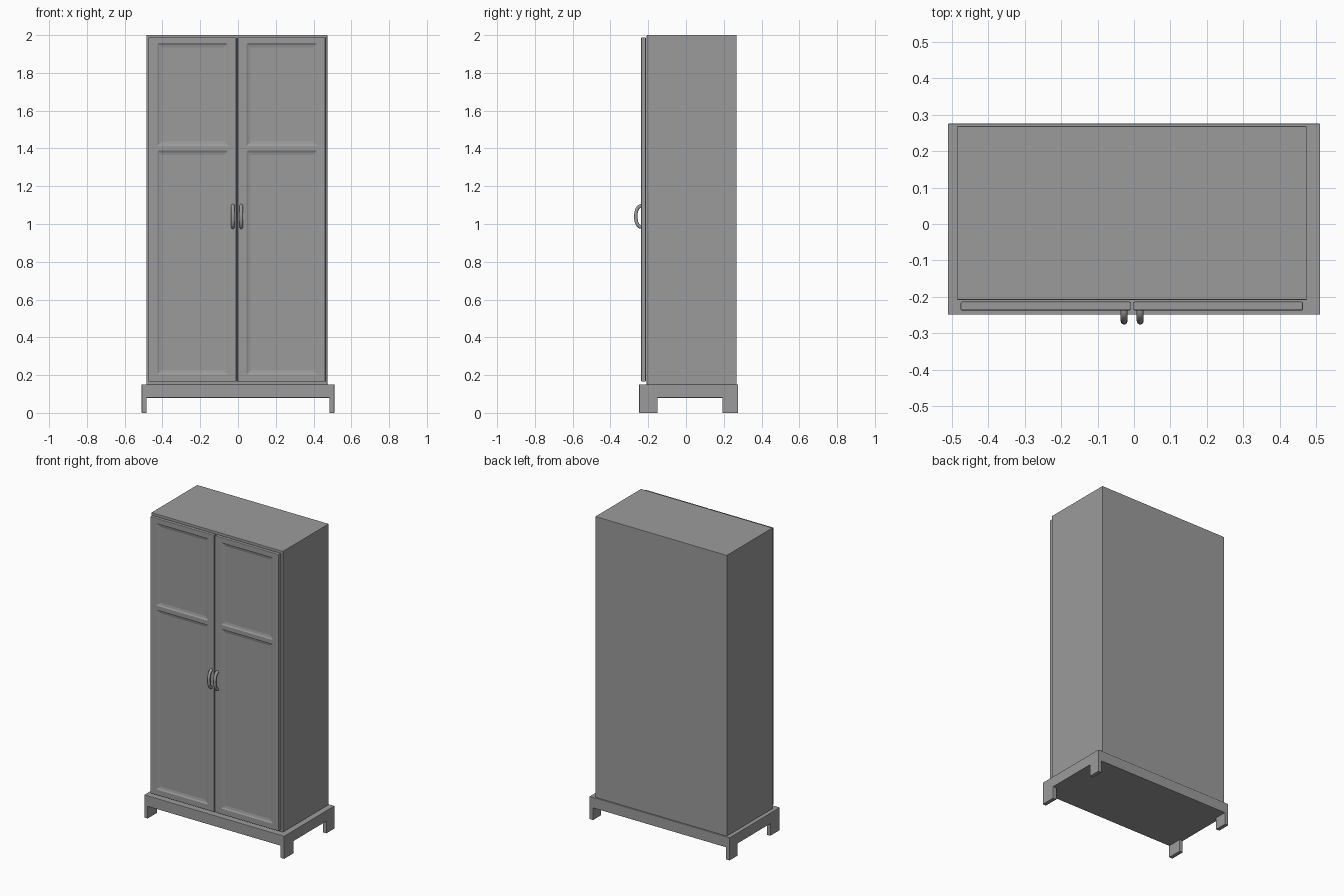
import bpy
import bmesh
import math
from mathutils import Vector

default = bpy.data.objects.get("Cube")
if default:
    bpy.data.objects.remove(default)

# Single flat grey finish
GREY = (0.33, 0.33, 0.33, 1)
finish = bpy.data.materials.new("grey finish")
finish.diffuse_color = GREY
finish.use_nodes = True
finish.node_tree.nodes["Principled BSDF"].inputs["Base Color"].default_value = GREY


def box_mesh(lo, hi):
    bm = bmesh.new()
    bmesh.ops.create_cube(bm, size=1)
    lo, hi = Vector(lo), Vector(hi)
    for v in bm.verts:
        v.co = (lo + hi) / 2 + v.co * (hi - lo)
    return bm


def cut(bm, axis, value):
    """Slice the mesh with a plane across one axis."""
    normal = Vector((0, 0, 0))
    normal[axis] = 1
    bmesh.ops.bisect_plane(bm, geom=bm.verts[:] + bm.edges[:] + bm.faces[:],
                           plane_co=normal * value, plane_no=normal)


def finish_object(name, bm, bevel):
    mesh = bpy.data.meshes.new(name)
    bmesh.ops.recalc_face_normals(bm, faces=bm.faces)
    bm.to_mesh(mesh)
    bm.free()
    obj = bpy.data.objects.new(name, mesh)
    bpy.context.collection.objects.link(obj)
    mesh.materials.append(finish)
    mod = obj.modifiers.new("soft edges", "BEVEL")
    mod.width = bevel
    mod.segments = 2
    mod.limit_method = "ANGLE"
    mod.angle_limit = math.radians(40)
    return obj


# Plinth with four legs pulled down from its corners
bm = box_mesh((-0.51, -0.248, 0.08), (0.51, 0.275, 0.15))
for x in (-0.484, 0.484):
    cut(bm, 0, x)
for y in (-0.15, 0.192):
    cut(bm, 1, y)
bm.normal_update()
corners = []
for f in bm.faces:
    c = f.calc_center_median()
    if f.normal.z < -0.9 and abs(c.x) > 0.484 and not -0.15 < c.y < 0.192:
        corners.append(f)
for f in corners:
    legs = bmesh.ops.extrude_discrete_faces(bm, faces=[f])["faces"]
    bmesh.ops.translate(bm, verts=legs[0].verts[:], vec=(0, 0, -0.08))
bmesh.ops.remove_doubles(bm, verts=bm.verts, dist=0.0001)
bmesh.ops.dissolve_limit(bm, angle_limit=0.02, verts=bm.verts, edges=bm.edges)
finish_object("plinth", bm, 0.002)

# Cabinet body
finish_object("cabinet_body",
              box_mesh((-0.485, -0.208, 0.15), (0.473, 0.268, 2.0)), 0.002)


# Doors with two shallow coved panels each
def make_door(name, x0, x1):
    front = -0.237
    px0, px1 = x0 + 0.048, x1 - 0.044
    panels = ((0.203, 1.388), (1.413, 1.957))
    bm = box_mesh((x0, front, 0.165), (x1, -0.213, 1.988))
    for x in (px0, px1):
        cut(bm, 0, x)
    for span in panels:
        for z in span:
            cut(bm, 2, z)
    bm.normal_update()
    recess = []
    for f in bm.faces:
        c = f.calc_center_median()
        if f.normal.y < -0.9 and px0 < c.x < px1 and any(a < c.z < b for a, b in panels):
            recess.append(f)
    for width, depth in ((0.012, 0.005), (0.02, 0.003)):
        bmesh.ops.inset_individual(bm, faces=recess, thickness=width, depth=-depth)
    finish_object(name, bm, 0.004)


make_door("right_door", -0.475, -0.009)
make_door("left_door", -0.002, 0.463)


# Bowed pull handles
def make_handle(name, x):
    curve = bpy.data.curves.new(name, "CURVE")
    curve.dimensions = "3D"
    curve.bevel_depth = 0.0095
    curve.bevel_resolution = 3
    curve.use_fill_caps = True
    steps = 16
    spline = curve.splines.new("POLY")
    spline.points.add(steps)
    for i, p in enumerate(spline.points):
        a = math.pi * i / steps
        p.co = (x, -0.232 - 0.034 * math.sin(a) ** 0.8,
                1.04 - 0.057 * math.cos(a), 1)
    spline.use_smooth = True
    curve.materials.append(finish)
    obj = bpy.data.objects.new(name, curve)
    bpy.context.collection.objects.link(obj)


make_handle("right_handle", -0.027)
make_handle("left_handle", 0.017)
